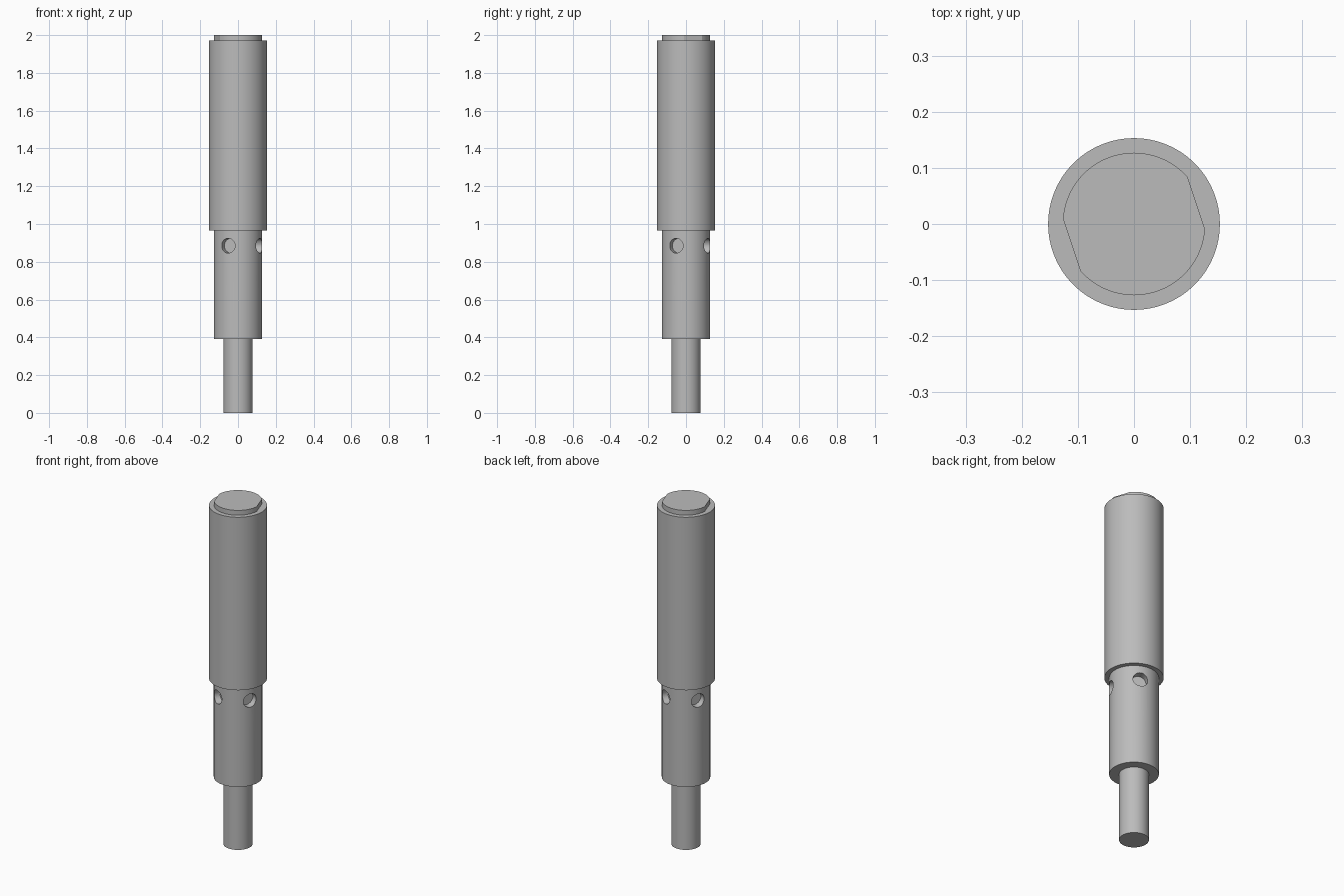
import bpy
from math import radians, cos, sin, pi

if "Cube" in bpy.data.objects:
    bpy.data.objects.remove(bpy.data.objects["Cube"], do_unlink=True)

grey = bpy.data.materials.new("steel grey")
grey.use_nodes = True
COLOUR = (0.5, 0.5, 0.5, 1)
grey.diffuse_color = COLOUR
grey.node_tree.nodes["Principled BSDF"].inputs["Base Color"].default_value = COLOUR


def cylinder(name, radius, bottom, top, sides=96):
    bpy.ops.mesh.primitive_cylinder_add(vertices=sides, radius=radius, depth=top - bottom,
                                        location=(0, 0, (bottom + top) / 2))
    part = bpy.context.object
    part.name = name
    part.data.materials.append(grey)
    return part


def cut(part, cutter):
    mod = part.modifiers.new("cut", "BOOLEAN")
    mod.operation = "DIFFERENCE"
    mod.solver = "EXACT"
    mod.object = cutter
    cutter.hide_render = True
    cutter.hide_set(True)


def smooth(part):
    bpy.ops.object.select_all(action="DESELECT")
    part.select_set(True)
    bpy.context.view_layer.objects.active = part
    bpy.ops.object.shade_smooth_by_angle(angle=radians(30))


# Stepped round body
shaft = cylinder("lower_shaft", 0.077, 0, 0.39)
collar = cylinder("drilled_collar", 0.128, 0.39, 0.965)
body = cylinder("main_body", 0.153, 0.965, 1.972)
cap = cylinder("flatted_cap", 0.127, 1.972, 2.0)

# Four blind holes around the collar
HOLE_DEPTH = 0.04
for i in range(4):
    angle = radians(-24.5) + i * pi / 2
    reach = 0.128 - HOLE_DEPTH + 0.1
    bpy.ops.mesh.primitive_cylinder_add(vertices=48, radius=0.039, depth=0.2,
                                        location=(reach * cos(angle), reach * sin(angle), 0.885),
                                        rotation=(0, pi / 2, angle))
    drill = bpy.context.object
    drill.name = f"hole_cutter_{i + 1}"
    drill.data.materials.append(grey)
    cut(collar, drill)

# Two opposite flats on the cap
for i in range(2):
    angle = radians(18.5) + i * pi
    reach = 0.117 + 0.1
    bpy.ops.mesh.primitive_cube_add(size=0.2, location=(reach * cos(angle), reach * sin(angle), 2.0),
                                    rotation=(0, 0, angle))
    mill = bpy.context.object
    mill.name = f"flat_cutter_{i + 1}"
    mill.data.materials.append(grey)
    cut(cap, mill)

for part in (shaft, collar, body, cap):
    smooth(part)
